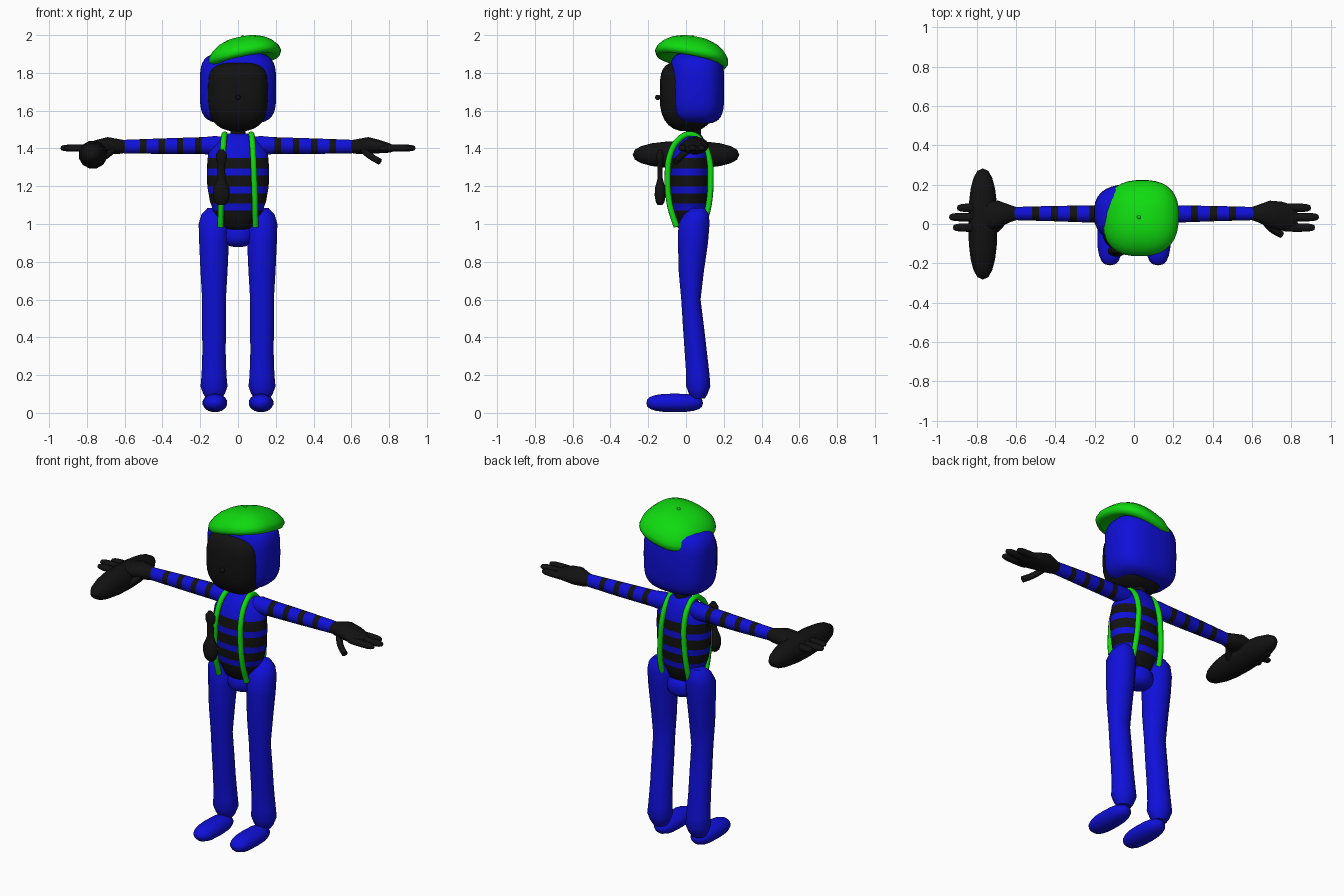
import bpy, math
from mathutils import Vector, Matrix

if "Cube" in bpy.data.objects:
    bpy.data.objects.remove(bpy.data.objects["Cube"])


def material(name, rgb):
    m = bpy.data.materials.new(name)
    m.diffuse_color = (*rgb, 1)
    m.use_nodes = True
    m.node_tree.nodes["Principled BSDF"].inputs["Base Color"].default_value = m.diffuse_color
    return m


BLACK = material("black", (0.006, 0.006, 0.006))
BLUE = material("blue", (0.005, 0.005, 0.7))
GREEN = material("green", (0.005, 0.7, 0.005))


def spow(v, e):
    return math.copysign(abs(v) ** e, v)


def make(name, verts, faces, mats, angle=50, rule=None):
    me = bpy.data.meshes.new(name)
    me.from_pydata(verts, [], faces)
    for m in mats:
        me.materials.append(m)
    if rule:
        for p in me.polygons:
            p.material_index = rule(p.center)
    ob = bpy.data.objects.new(name, me)
    bpy.context.collection.objects.link(ob)
    bpy.ops.object.select_all(action='DESELECT')
    ob.select_set(True)
    bpy.context.view_layer.objects.active = ob
    bpy.ops.object.mode_set(mode='EDIT')
    bpy.ops.mesh.select_all(action='SELECT')
    bpy.ops.mesh.normals_make_consistent(inside=False)
    bpy.ops.object.mode_set(mode='OBJECT')
    bpy.ops.object.shade_smooth_by_angle(angle=math.radians(angle))
    return ob


def loft(name, rows, mats, axis='Z', sides=16, e=1.0, rule=None, angle=50, matrix=None):
    """Rows are (position along axis, centre u, centre v, radius u, radius v)."""
    verts, faces = [], []
    for t, cu, cv, ru, rv in rows:
        for i in range(sides):
            a = 2 * math.pi * (i + 0.5) / sides
            u, v = cu + ru * spow(math.cos(a), e), cv + rv * spow(math.sin(a), e)
            p = Vector({'X': (t, u, v), 'Y': (u, t, v), 'Z': (u, v, t)}[axis])
            verts.append(matrix @ p if matrix else p)
    for r in range(len(rows) - 1):
        for i in range(sides):
            j = (i + 1) % sides
            faces.append((r * sides + i, r * sides + j, (r + 1) * sides + j, (r + 1) * sides + i))
    faces += [tuple(range(sides)), tuple(range((len(rows) - 1) * sides, len(rows) * sides))]
    return make(name, verts, faces, mats, angle, rule)


def resample(profile, cuts):
    """Insert interpolated rows at the given cut positions."""
    rows = list(profile)
    for c in cuts:
        for a, b in zip(profile, profile[1:]):
            if a[0] < c < b[0]:
                k = (c - a[0]) / (b[0] - a[0])
                rows.append(tuple(x + (y - x) * k for x, y in zip(a, b)))
    return sorted(rows)


def ellipsoid(name, c, r, mat, e=1.0, top=1.0, bottom=1.0, sides=24, rings=14, axis='Z'):
    """Rounded body with separate squareness for the two ends and the section."""
    k = 'XYZ'.index(axis)
    o = [i for i in range(3) if i != k]
    rows = []
    for i in range(rings + 1):
        a = -math.pi / 2 + math.pi * i / rings
        q = top if a > 0 else bottom
        w = max(spow(math.cos(a), q), 0.01)
        rows.append((c[k] + r[k] * spow(math.sin(a), q), c[o[0]], c[o[1]], r[o[0]] * w, r[o[1]] * w))
    return loft(name, rows, [mat], axis, sides, e, angle=60)


def tube(name, pts, radius, mat):
    cu = bpy.data.curves.new(name, 'CURVE')
    cu.dimensions = '3D'
    cu.bevel_depth, cu.bevel_resolution = radius, 2
    cu.resolution_u, cu.use_fill_caps = 5, True
    sp = cu.splines.new('BEZIER')
    sp.bezier_points.add(len(pts) - 1)
    for b, p in zip(sp.bezier_points, pts):
        b.co = p
        b.handle_left_type = b.handle_right_type = 'AUTO'
    cu.materials.append(mat)
    ob = bpy.data.objects.new(name, cu)
    bpy.context.collection.objects.link(ob)
    bpy.ops.object.select_all(action='DESELECT')
    ob.select_set(True)
    bpy.context.view_layer.objects.active = ob
    bpy.ops.object.convert(target='MESH')
    bpy.ops.object.shade_smooth_by_angle(angle=math.radians(50))


# Head, hair with a flat front edge, nose and neck
ellipsoid("head", (0, 0.01, 1.675), (0.165, 0.15, 0.185), BLACK, e=0.65, top=0.5, bottom=0.8)
hair = ellipsoid("hair", (0, 0.055, 1.72), (0.203, 0.148, 0.19), BLUE, e=0.75, top=0.5, bottom=0.5, sides=32, rings=18)
for v in hair.data.vertices:
    if v.co.y < 0.0 and v.co.z < 1.64:      # lower front corners slope back
        v.co.z = max(v.co.z, 1.53 - v.co.y * 0.8)
    v.co.y = max(v.co.y, -0.08)
ellipsoid("nose", (0, -0.15, 1.67), (0.014, 0.014, 0.014), BLACK, sides=10, rings=6)
ellipsoid("neck", (0, 0.04, 1.49), (0.042, 0.042, 0.06), BLACK, sides=12, rings=8)

# Tilted beret and its stem
tilt = Matrix.Translation((0.035, 0.03, 1.882)) @ Matrix.Rotation(-0.2, 4, 'Y') @ Matrix.Rotation(-0.18, 4, 'X')
beret = [(0.01, 0.03), (0.09, 0.0), (0.16, -0.022), (0.185, -0.02), (0.197, 0.0), (0.19, 0.025),
         (0.165, 0.055), (0.13, 0.08), (0.085, 0.098), (0.04, 0.105), (0.005, 0.107)]
loft("beret", [(z, 0, 0, r, r) for r, z in beret], [GREEN], sides=32, e=0.8, matrix=tilt, angle=60)
ellipsoid("beret_stem", (0.025, 0.035, 1.99), (0.01, 0.01, 0.01), GREEN, sides=8, rings=6)

# Striped torso
def torso_stripe(c):
    return int(c.z > 1.35 or any(abs(c.z - s) < 0.018 for s in (1.09, 1.18, 1.275)))


torso = [(0.965, 0, 0.02, 0.05, 0.04), (0.985, 0, 0.02, 0.085, 0.07), (1.05, 0, 0.02, 0.125, 0.09),
         (1.12, 0, 0.02, 0.15, 0.102), (1.2, 0, 0.02, 0.164, 0.107), (1.3, 0, 0.02, 0.166, 0.106),
         (1.37, 0, 0.025, 0.16, 0.095), (1.42, 0, 0.03, 0.13, 0.078), (1.46, 0, 0.035, 0.09, 0.055),
         (1.48, 0, 0.04, 0.05, 0.035)]
cuts = [s + d for s in (1.09, 1.18, 1.275) for d in (-0.018, 0.018)] + [1.35]
loft("torso", resample(torso, cuts), [BLACK, BLUE], sides=24, rule=torso_stripe)
ellipsoid("pelvis", (0, 0.04, 0.94), (0.085, 0.075, 0.062), BLUE, top=0.8, bottom=0.8)


# Striped sleeves, hands, legs, shoes and braces on both sides
def sleeve_stripe(c):
    return int(not any(abs(abs(c.x) - b) < 0.017 for b in (0.21, 0.307, 0.404, 0.501)))


sleeve = [(0.06, 0.04, 1.415, 0.04, 0.045), (0.12, 0.045, 1.415, 0.05, 0.052), (0.18, 0.05, 1.415, 0.045, 0.046),
          (0.4, 0.053, 1.412, 0.04, 0.042), (0.61, 0.053, 1.41, 0.034, 0.036)]
sleeve_cuts = [b + d for b in (0.21, 0.307, 0.404, 0.501) for d in (-0.017, 0.017)]
leg = [(0.075, 0, 0.065, 0.04, 0.035), (0.10, 0, 0.065, 0.058, 0.05), (0.14, 0, 0.065, 0.073, 0.065),
       (0.2, 0, 0.063, 0.067, 0.063), (0.32, 0, 0.052, 0.063, 0.06), (0.45, 0, 0.04, 0.064, 0.057),
       (0.6, 0, 0.026, 0.064, 0.052), (0.75, 0, 0.028, 0.073, 0.068), (0.9, 0, 0.037, 0.08, 0.081),
       (1.0, 0, 0.042, 0.083, 0.084), (1.05, 0, 0.055, 0.068, 0.068), (1.085, 0, 0.065, 0.035, 0.035)]
palm = [(0.585, 0.053, 1.41, 0.03, 0.032), (0.63, 0.053, 1.41, 0.045, 0.04), (0.69, 0.05, 1.415, 0.07, 0.046),
        (0.75, 0.04, 1.41, 0.075, 0.036), (0.8, 0.035, 1.403, 0.065, 0.026), (0.83, 0.033, 1.4, 0.045, 0.015)]
brace = [(0.092, -0.05, 0.985), (0.09, -0.085, 1.1), (0.085, -0.097, 1.25), (0.08, -0.083, 1.37),
         (0.075, -0.035, 1.45), (0.07, 0.025, 1.475), (0.07, 0.08, 1.44), (0.072, 0.12, 1.36),
         (0.08, 0.13, 1.22), (0.088, 0.12, 1.1), (0.09, 0.1, 1.02)]
for s, side in ((-1, "left"), (1, "right")):
    loft(side + "_sleeve", [(s * r[0], *r[1:]) for r in resample(sleeve, sleeve_cuts)], [BLACK, BLUE], 'X',
         rule=sleeve_stripe)
    loft(side + "_hand", [(s * r[0], *r[1:]) for r in palm], [BLACK], 'X')
    for i, (y, tip) in enumerate(((0.082, 0.90), (0.035, 0.94), (-0.018, 0.92))):
        ellipsoid(f"{side}_finger_{i}", (s * (tip - 0.09), y, 1.402), (0.09, 0.023, 0.019), BLACK,
                  top=0.6, bottom=0.6, sides=10, rings=8, axis='X')
    tube(side + "_thumb", [(s * 0.66, 0.02, 1.395), (s * 0.70, -0.025, 1.36), (s * 0.75, -0.055, 1.33)], 0.018, BLACK)
    loft(side + "_leg", [(z, s * 0.127, *r) for z, _, *r in leg], [BLUE])
    ellipsoid(side + "_shoe", (s * 0.122, -0.06, 0.053), (0.066, 0.15, 0.05), BLUE,
              top=0.75, bottom=0.75, sides=16, rings=10, axis='Y')
    tube(side + "_brace", [(s * x, y, z) for x, y, z in brace], 0.016, GREEN)

# Long loaf held in the left hand
ellipsoid("loaf", (-0.768, 0, 1.367), (0.077, 0.282, 0.075), BLACK, top=0.85, bottom=0.85, sides=12, rings=10, axis='Y')

# Small hanging ladle on the chest
ladle = [(1.10, 0.02), (1.115, 0.036), (1.15, 0.046), (1.19, 0.044), (1.22, 0.03), (1.24, 0.022),
         (1.32, 0.02), (1.34, 0.03), (1.37, 0.03), (1.395, 0.012)]
loft("chest_ladle", [(z, -0.088, -0.137, r, r * 0.65) for z, r in ladle], [BLACK], sides=12)
